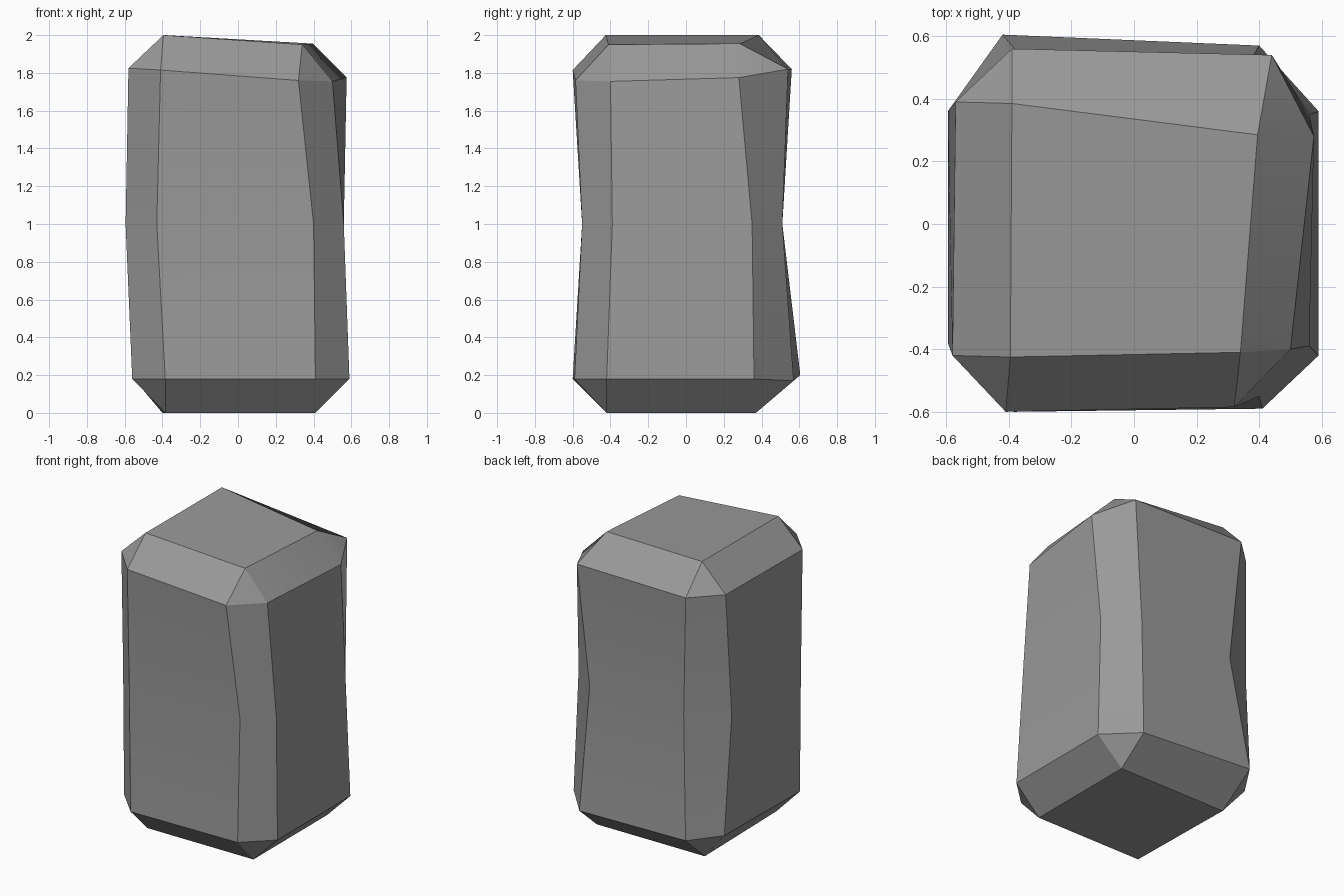
import bpy
import bmesh
import math

default = bpy.data.objects.get("Cube")
if default:
    bpy.data.objects.remove(default, do_unlink=True)

# One plain stone colour
stone = bpy.data.materials.new("grey stone")
stone.use_nodes = True
colour = (0.32, 0.32, 0.32, 1)
stone.diffuse_color = colour
stone.node_tree.nodes["Principled BSDF"].inputs["Base Color"].default_value = colour

# Caps run front-left, front-right, back-right, back-left
foot = [(-.385, -.42, 0), (.41, -.42, 0), (.41, .37, 0), (-.4, .37, 0)]
crown = [(-.395, -.425, 2), (.34, -.41, 1.95), (.395, .285, 1.955), (-.39, .385, 2)]

# Eight-sided rings, two points on each side: front, right, back, left
low_ring = [(-.385, -.6, .18), (.41, -.59, .18), (.59, -.42, .18), (.59, .36, .18),
            (.4, .57, .17), (-.42, .605, .2), (-.56, .39, .19), (-.56, -.42, .18)]
waist = [(-.43, -.55, 1), (.4, -.55, 1), (.56, -.39, 1), (.56, .35, 1),
         (.365, .51, 1), (-.34, .51, 1), (-.595, .36, 1), (-.595, -.38, 1)]
high_ring = [(-.41, -.6, 1.815), (.32, -.585, 1.76), (.5, -.4, 1.755), (.575, .28, 1.775),
             (.44, .54, 1.82), (-.39, .56, 1.82), (-.57, .39, 1.825), (-.58, -.42, 1.825)]

bm = bmesh.new()


def add_points(points):
    return [bm.verts.new(p) for p in points]


def add_wall(lower, upper):
    """Join two rings with a band of quads."""
    count = len(lower)
    for i in range(count):
        j = (i + 1) % count
        bm.faces.new((lower[i], lower[j], upper[j], upper[i]))


def add_chamfered_cap(cap, ring):
    """Close a ring with a flat cap, four slopes and four corner triangles."""
    bm.faces.new(cap)
    for i in range(4):
        j = (i + 1) % 4
        start, end, after = ring[2 * i], ring[2 * i + 1], ring[(2 * i + 2) % 8]
        bm.faces.new((start, end, cap[j], cap[i]))
        bm.faces.new((end, after, cap[j]))


# Body walls, then both chamfered ends
low, middle, high = (add_points(ring) for ring in (low_ring, waist, high_ring))
add_wall(low, middle)
add_wall(middle, high)
add_chamfered_cap(add_points(foot), low)
add_chamfered_cap(add_points(crown), high)
bmesh.ops.recalc_face_normals(bm, faces=bm.faces)

mesh = bpy.data.meshes.new("stone_block")
bm.to_mesh(mesh)
bm.free()
mesh.materials.append(stone)
block = bpy.data.objects.new("stone_block", mesh)
bpy.context.collection.objects.link(block)

# Soften the slight bend at the waist, keep the chamfers crisp
bpy.ops.object.select_all(action="DESELECT")
block.select_set(True)
bpy.context.view_layer.objects.active = block
bpy.ops.object.shade_smooth_by_angle(angle=math.radians(25))
